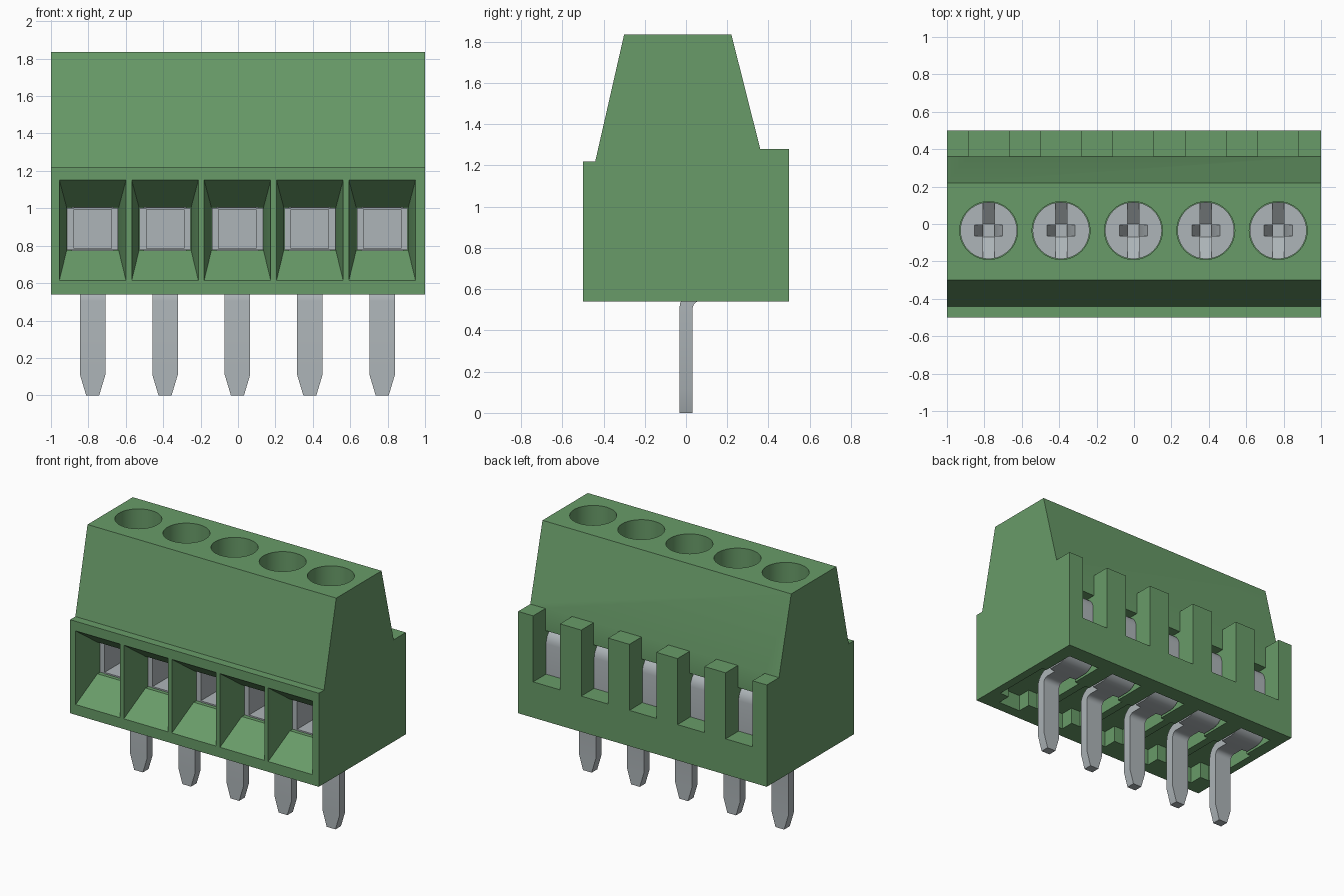
import bpy, bmesh, math
from mathutils import Matrix, Vector

old = bpy.data.objects.get("Cube")
if old:
    bpy.data.objects.remove(old)

POLES = [(i - 2) * 0.387 - 0.003 for i in range(5)]
SCREW_Y, SCREW_TOP = -0.035, 1.69


def material(name, rgb):
    m = bpy.data.materials.new(name)
    m.use_nodes = True
    m.diffuse_color = (*rgb, 1)
    m.node_tree.nodes["Principled BSDF"].inputs["Base Color"].default_value = (*rgb, 1)
    return m


green = material("housing green", (0.14, 0.33, 0.14))
metal = material("tinned metal", (0.42, 0.46, 0.48))


def finish(name, bm, mat):
    bmesh.ops.recalc_face_normals(bm, faces=bm.faces[:])
    me = bpy.data.meshes.new(name)
    bm.to_mesh(me)
    bm.free()
    me.materials.append(mat)
    ob = bpy.data.objects.new(name, me)
    bpy.context.collection.objects.link(ob)
    return ob


def loft(bm, rings):
    """Skin equal rings of points and cap both ends."""
    rings = [[bm.verts.new(p) for p in ring] for ring in rings]
    n = len(rings[0])
    for a, b in zip(rings, rings[1:]):
        for i in range(n):
            j = (i + 1) % n
            bm.faces.new((a[i], a[j], b[j], b[i]))
    bm.faces.new(rings[0])
    bm.faces.new(rings[-1][::-1])


def extrude_x(bm, profile, x0, x1):
    loft(bm, [[(x, y, z) for y, z in profile] for x in (x0, x1)])


def box(bm, x, half, y0, y1, z0, z1):
    extrude_x(bm, [(y0, z0), (y1, z0), (y1, z1), (y0, z1)], x - half, x + half)


def cylinder(bm, x, r, z0, z1):
    bmesh.ops.create_cone(bm, cap_ends=True, segments=40, radius1=r, radius2=r, depth=z1 - z0,
                          matrix=Matrix.Translation((x, SCREW_Y, (z0 + z1) / 2)))


def row(name, build, mat):
    """One object holding a copy of a part at every pole."""
    bm = bmesh.new()
    for x in POLES:
        build(bm, x)
    return finish(name, bm, mat)


def cut(target, build):
    cutter = row("cutter", build, target.data.materials[0])
    cutter.hide_render = True
    mod = target.modifiers.new("cut", "BOOLEAN")
    mod.operation, mod.solver, mod.object = "DIFFERENCE", "EXACT", cutter
    bpy.context.view_layer.objects.active = target
    bpy.ops.object.modifier_apply(modifier=mod.name)
    bpy.data.objects.remove(cutter)


def smooth(ob):
    bpy.ops.object.select_all(action="DESELECT")
    ob.select_set(True)
    bpy.context.view_layer.objects.active = ob
    bpy.ops.object.shade_smooth_by_angle(angle=math.radians(30))


# Housing: stepped profile run across the full width
bm = bmesh.new()
extrude_x(bm, [(-0.5, 0.54), (0.5, 0.54), (0.5, 1.28), (0.36, 1.28), (0.22, 1.835),
               (-0.3, 1.835), (-0.44, 1.22), (-0.5, 1.22)], -1, 1)
housing = finish("housing", bm, green)


# Wire entry funnels in the front
def funnel(bm, x):
    def ring(y, h, z0, z1):
        return [(x - h, y, z0), (x + h, y, z0), (x + h, y, z1), (x - h, y, z1)]
    loft(bm, [ring(-0.52, 0.182, 0.5985, 1.165), ring(-0.3, 0.138, 0.78, 1.0)])


cut(housing, funnel)
# Clamp chambers, screw wells, back slots and their windows
cut(housing, lambda bm, x: box(bm, x, 0.138, -0.31, 0.3, 0.775, 1.005))
cut(housing, lambda bm, x: cylinder(bm, x, 0.155, 1.1, 1.9))
cut(housing, lambda bm, x: box(bm, x, 0.108, 0.36, 0.6, 0.8, 1.4))
cut(housing, lambda bm, x: box(bm, x, 0.108, 0.25, 0.4, 0.8, 1.12))
# Recesses in the underside
cut(housing, lambda bm, x: box(bm, x, 0.165, -0.32, 0.13, 0.5, 0.66))
cut(housing, lambda bm, x: box(bm, x, 0.09, -0.42, -0.3, 0.5, 0.66))
cut(housing, lambda bm, x: box(bm, x, 0.13, 0.1, 0.38, 0.5, 0.63))
smooth(housing)


# Clamp cages: side walls, floor, roof and back around the wire opening
def cage(bm, x):
    for side in (-1, 1):
        box(bm, x + side * 0.118, 0.018, -0.28, 0.28, 0.778, 1.002)
    for z in (0.776, 0.994):
        box(bm, x, 0.1, -0.28, 0.28, z, z + 0.01)
    box(bm, x, 0.1, 0.24, 0.28, 0.786, 0.994)


row("clamp_cages", cage, metal)

# Screws with a long and a short tapered drive slot
screws = row("screws", lambda bm, x: cylinder(bm, x, 0.152, 1.12, SCREW_TOP), metal)


def long_slot(bm, x):
    prof = [(-0.16, 0.005), (0.16, 0.005), (0.035, -0.09), (-0.035, -0.09)]
    extrude_x(bm, [(SCREW_Y + y, SCREW_TOP + z) for y, z in prof], x - 0.031, x + 0.031)


def short_slot(bm, x):
    prof = [(-0.078, 0.005), (0.078, 0.005), (0.03, -0.08), (-0.03, -0.08)]
    loft(bm, [[(x + u, SCREW_Y + s, SCREW_TOP + z) for u, z in prof] for s in (-0.03, 0.03)])


cut(screws, long_slot)
cut(screws, short_slot)
smooth(screws)


# Terminals: one strip bent from pin to strap to upright back plate
def arc(cy, cz, r, a0, a1, half):
    return [(cy + r * math.cos(math.radians(a0 + (a1 - a0) * i / 6)),
             cz + r * math.sin(math.radians(a0 + (a1 - a0) * i / 6)), half) for i in range(7)]


PIN, PLATE = 0.068, 0.114
path = [(0, 0, 0.035), (0, 0.11, PIN)]
path += arc(0.07, 0.505, 0.07, 180, 90, PIN)
path += [(0.15, 0.575, PIN), (0.155, 0.575, PLATE)]
path += arc(0.25, 0.645, 0.07, -90, 0, PLATE)
path += arc(0.25, 1.02, 0.07, 0, 90, PLATE)


def terminal(bm, x):
    rings = []
    for i, (y, z, h) in enumerate(path):
        a, b = path[max(i - 1, 0)], path[min(i + 1, len(path) - 1)]
        t = Vector((b[0] - a[0], b[1] - a[1])).normalized() * 0.032
        rings.append([(x + sx * h, y - s * t.y, z + s * t.x)
                      for sx, s in ((-1, -1), (1, -1), (1, 1), (-1, 1))])
    loft(bm, rings)


smooth(row("terminal_pins", terminal, metal))
